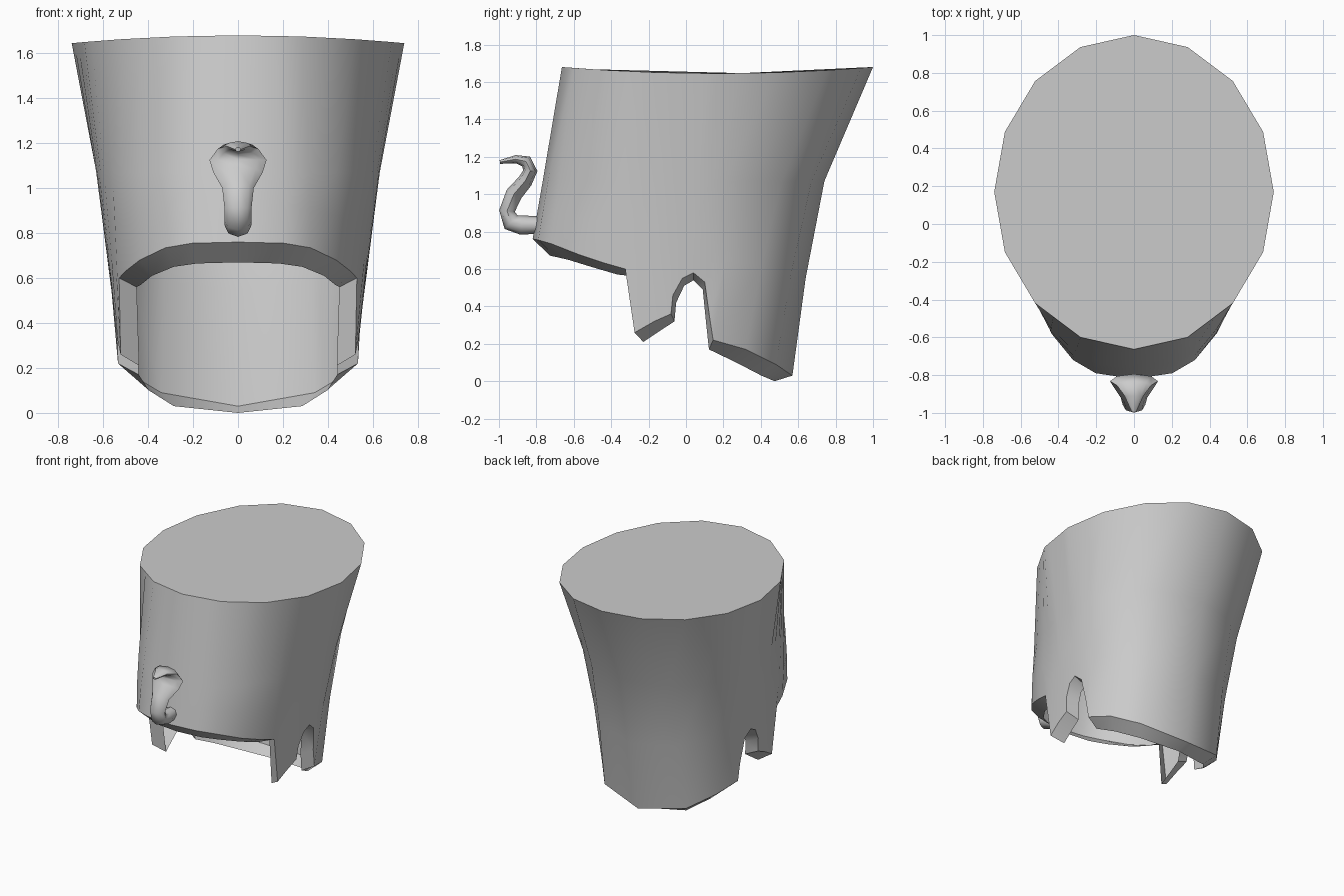
import bpy, bmesh, math
from mathutils import Vector

if "Cube" in bpy.data.objects:
    bpy.data.objects.remove(bpy.data.objects["Cube"])

mat = bpy.data.materials.new("plain grey")
mat.diffuse_color = (0.6, 0.6, 0.6, 1)
mat.use_nodes = True
mat.node_tree.nodes["Principled BSDF"].inputs["Base Color"].default_value = mat.diffuse_color


def finish(bm, name, angle):
    bmesh.ops.recalc_face_normals(bm, faces=bm.faces[:])
    me = bpy.data.meshes.new(name)
    bm.to_mesh(me)
    bm.free()
    ob = bpy.data.objects.new(name, me)
    bpy.context.collection.objects.link(ob)
    me.materials.append(mat)
    bpy.ops.object.select_all(action='DESELECT')
    ob.select_set(True)
    bpy.context.view_layer.objects.active = ob
    bpy.ops.object.shade_smooth_by_angle(angle=math.radians(angle))
    return ob


def interp(table, z):
    if z <= table[0][0]:
        return table[0][1]
    for (a, p), (b, q) in zip(table, table[1:]):
        if z <= b:
            return p + (q - p) * (z - a) / (b - a)
    return table[-1][1]


# Crown cross-section by height: back line, half width, widest y, squareness
BACK = [(0, .565), (.5, .63), (1.07, .74), (1.66, 1.0)]
WIDTH = [(0, .545), (.36, .545), (.6, .57), (1.1, .635), (1.65, .74)]
MID = [(0, 0), (.7, .05), (1.66, .17)]
POWER = [(.8, .8), (1.65, 1)]


def section(z):
    cy = interp(MID, z)
    return cy, cy - (-.82 + .174 * (z - .76)), interp(BACK, z) - cy


def surface(t, z):
    cy, df, db = section(z)
    c, s = math.cos(t), max(0, math.sin(t))
    return Vector((interp(WIDTH, z) * s ** interp(POWER, z), cy - c * (df if c > 0 else db), z))


def top_corner(i):
    t = i * math.pi / 8
    p = surface(t, 1.66)
    p.z = 1.645 + .035 * math.cos(t) ** 2
    return p


def top_point(u):
    i = min(int(u), 7)
    return top_corner(i).lerp(top_corner(i + 1), u - i)


# Lower edge from front to back: y, z, rim drop, position on the 16-sided top
EDGE = [(-.82, .76, .09, 0), (-.79, .755, .09, .6), (-.72, .735, .085, 1),
        (-.58, .68, .07, 1.6), (-.43, .63, .06, 2), (-.325, .60, .04, 2.4),
        (-.275, .26, .05, 2.6), (-.17, .32, .05, 2.8), (-.08, .36, .04, 3),
        (-.07, .46, .04, 3.2), (-.02, .55, .04, 3.5), (.04, .58, .04, 3.8),
        (.10, .53, .04, 4), (.125, .35, .04, 4.4), (.145, .22, .05, 5),
        (.32, .17, .07, 6), (.48, .09, .06, 7), (.57, .03, .03, 8)]


def column(y, z, drop, u):
    cy, df, db = section(z)
    c = (cy - y) / (df if y < cy else db)
    t0, t1 = math.acos(max(-1, min(1, c))), u * math.pi / 8
    low = surface(t0, z)
    inward = (Vector((0, cy, z)) - low).normalized()
    pts = [low + inward * .095 - Vector((0, 0, drop)), low]
    for h in ((z + 1.07) / 2, 1.07):
        pts.append(surface(t0 + (t1 - t0) * (h - z) / (1.66 - z), h))
    return pts + [top_point(u)]


# Crown shell with turned-in rim and flat top
half = [column(*e) for e in EDGE]
mirror = [[Vector((-p.x, p.y, p.z)) for p in col] for col in half[-2:0:-1]]
bm = bmesh.new()
cols = [[bm.verts.new(p) for p in col] for col in half + mirror]
for i, a in enumerate(cols):
    b = cols[(i + 1) % len(cols)]
    for k in range(len(a) - 1):
        bm.faces.new((a[k], b[k], b[k + 1], a[k + 1]))
bm.faces.new([c[-1] for c in cols])
finish(bm, "crown", 50)

# Rearing cobra: y, z, half width, half thickness along its spine
SPINE = [(-.77, .835, .045, .045), (-.88, .835, .06, .052), (-.935, .85, .06, .05),
         (-.957, .91, .06, .042), (-.92, 1.0, .07, .045), (-.86, 1.07, .11, .04),
         (-.832, 1.125, .127, .038), (-.855, 1.175, .09, .033),
         (-.91, 1.187, .05, .022), (-.995, 1.172, .012, .01)]
bm = bmesh.new()
rings = []
for i, (y, z, w, h) in enumerate(SPINE):
    a, b = SPINE[max(i - 1, 0)], SPINE[min(i + 1, len(SPINE) - 1)]
    d = Vector((0, b[0] - a[0], b[1] - a[1])).normalized()
    n = Vector((0, -d.z, d.y))
    rings.append([bm.verts.new(Vector((w * math.cos(q), y, z)) + n * h * math.sin(q))
                  for q in (k * math.pi / 4 for k in range(8))])
for a, b in zip(rings, rings[1:]):
    for k in range(8):
        bm.faces.new((a[k], a[(k + 1) % 8], b[(k + 1) % 8], b[k]))
bm.faces.new(rings[0])
bm.faces.new(rings[-1])
finish(bm, "cobra_ornament", 60)
